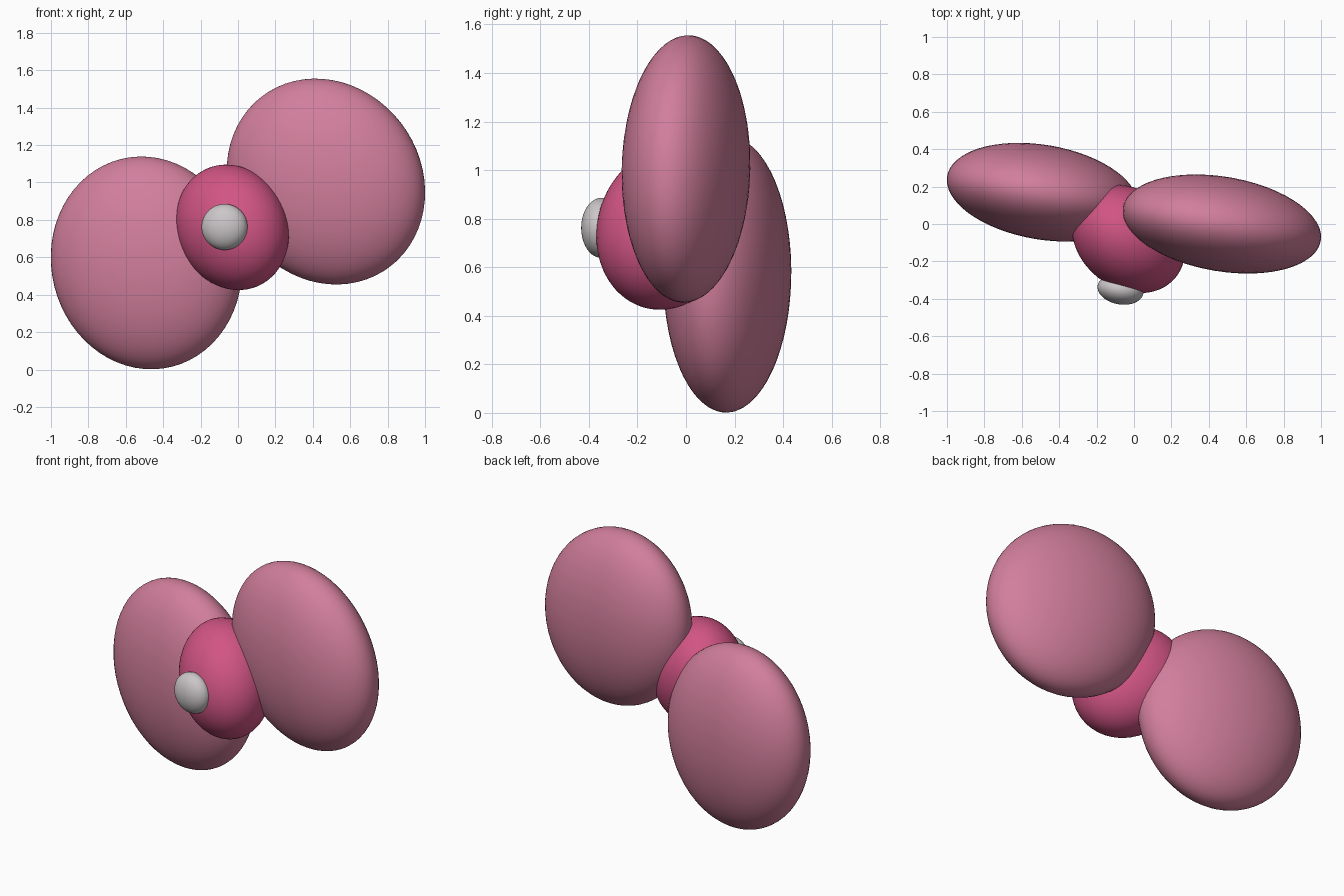
import bpy
from math import radians

if "Cube" in bpy.data.objects:
    bpy.data.objects.remove(bpy.data.objects["Cube"], do_unlink=True)


def make_material(name, rgb):
    mat = bpy.data.materials.new(name)
    mat.use_nodes = True
    colour = (*rgb, 1.0)
    mat.diffuse_color = colour
    mat.node_tree.nodes["Principled BSDF"].inputs["Base Color"].default_value = colour
    return mat


def ellipsoid(name, centre, radii, tilt, turn, mat):
    """Smooth ellipsoid, tilted about its own y axis and turned about z."""
    bpy.ops.mesh.primitive_uv_sphere_add(segments=64, ring_count=32, location=centre)
    obj = bpy.context.object
    obj.name = obj.data.name = name
    obj.scale = radii
    obj.rotation_euler = (0, radians(tilt), radians(turn))
    obj.data.materials.append(mat)
    bpy.ops.object.shade_smooth()
    return obj


pale_pink = make_material("pale pink", (0.64, 0.21, 0.33))
deep_pink = make_material("deep pink", (0.64, 0.09, 0.23))
light_grey = make_material("light grey", (0.60, 0.57, 0.58))

# Two flattened lobes, one low and one high
lobe_radii = (0.513, 0.253, 0.572)
ellipsoid("right_lobe", (-0.49, 0.17, 0.57), lobe_radii, -14, -9.6, pale_pink)
ellipsoid("left_lobe", (0.47, 0.0, 1.005), lobe_radii, -38, -9.6, pale_pink)

# Rounded core between the lobes
ellipsoid("core", (-0.03, -0.08, 0.76), (0.308, 0.263, 0.352), -39, -39, deep_pink)

# Small button on the front of the core
ellipsoid("front_button", (-0.072, -0.35, 0.762), (0.124, 0.08, 0.123), 0, -10, light_grey)
